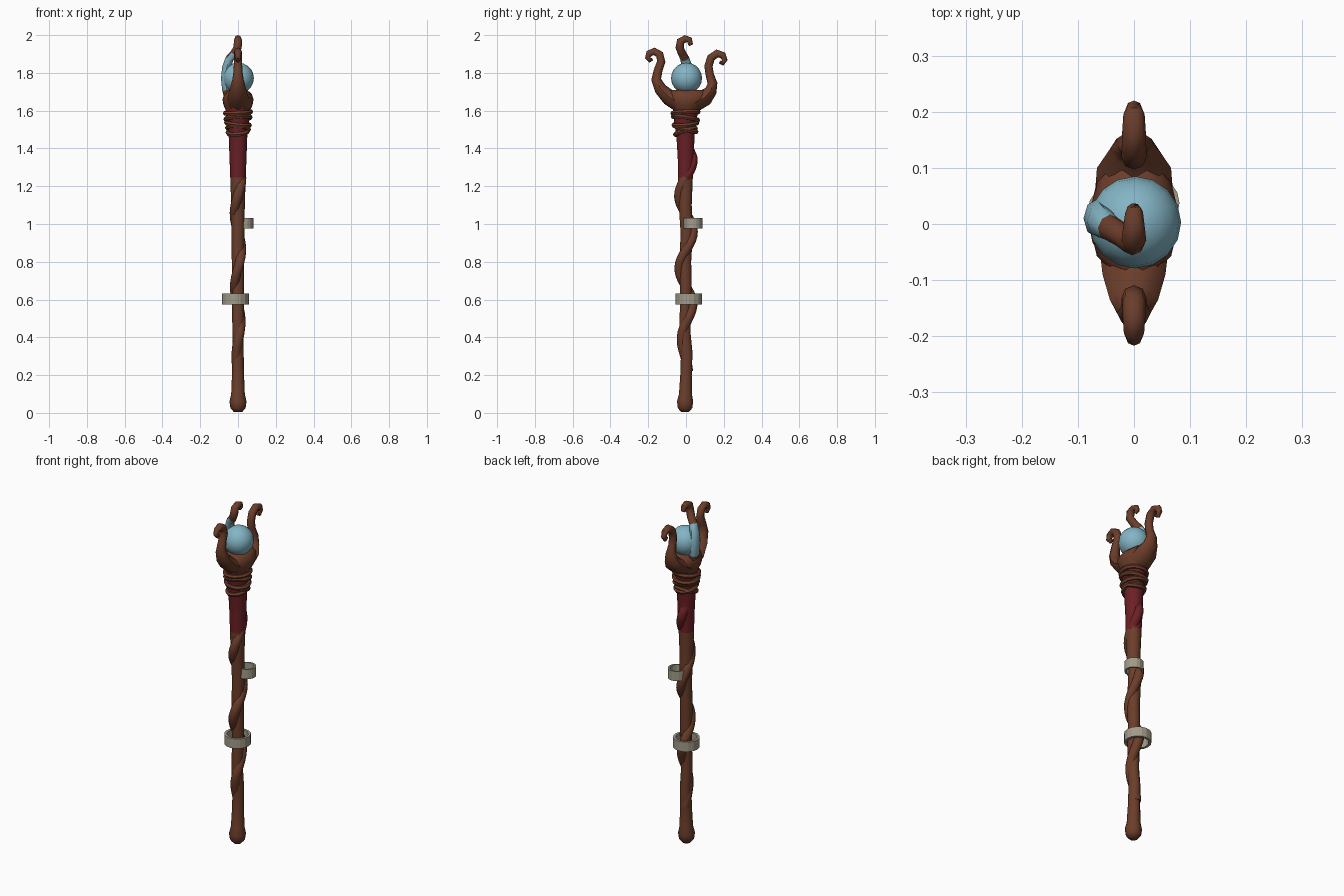
import bpy, bmesh, math
from mathutils import Vector, Matrix

if "Cube" in bpy.data.objects:
    bpy.data.objects.remove(bpy.data.objects["Cube"])

def mat(name, c):
    m = bpy.data.materials.new(name)
    m.diffuse_color = (*c, 1)
    m.use_nodes = True
    m.node_tree.nodes["Principled BSDF"].inputs["Base Color"].default_value = m.diffuse_color
    return m

WOOD = mat("brown wood", (0.15, 0.047, 0.023))
RED = mat("dark red cloth", (0.15, 0.014, 0.018))
BLUE = mat("pale blue crystal", (0.23, 0.46, 0.56))
BONE = mat("grey beige metal", (0.36, 0.33, 0.25))

def finish(name, bm, mats, rule=None, angle=50):
    bmesh.ops.recalc_face_normals(bm, faces=bm.faces)
    me = bpy.data.meshes.new(name)
    bm.to_mesh(me)
    bm.free()
    ob = bpy.data.objects.new(name, me)
    bpy.context.collection.objects.link(ob)
    for m in mats:
        me.materials.append(m)
    if rule:
        for p in me.polygons:
            p.material_index = rule(p.center)
    bpy.ops.object.select_all(action='DESELECT')
    ob.select_set(True)
    bpy.context.view_layer.objects.active = ob
    bpy.ops.object.shade_smooth_by_angle(angle=math.radians(angle))
    return ob

def skin(bm, rings, closed=False):
    n = len(rings[0])
    pairs = list(zip(rings, rings[1:])) + ([(rings[-1], rings[0])] if closed else [])
    for a, b in pairs:
        for i in range(n):
            bm.faces.new((a[i], a[(i + 1) % n], b[(i + 1) % n], b[i]))
    if not closed:
        bm.faces.new(rings[0])
        bm.faces.new(rings[-1])

def tube(name, pts, mats, rule=None, sides=8, ref=(1, 0, 0)):
    """Sweep along (x, y, z, radius, width) points; width lies along ref."""
    bm, rings = bmesh.new(), []
    P = [Vector(p[:3]) for p in pts]
    u = Vector(ref)
    for i, p in enumerate(pts):
        t = (P[min(i + 1, len(P) - 1)] - P[max(i - 1, 0)]).normalized()
        u = (u - t * u.dot(t)).normalized()
        v = t.cross(u)
        w = p[4] if len(p) > 4 else p[3]
        rings.append([bm.verts.new(P[i] + u * w * math.cos(a) + v * p[3] * math.sin(a))
                      for a in [2 * math.pi * k / sides for k in range(sides)]])
    skin(bm, rings)
    return finish(name, bm, mats, rule)

def loft(name, levels, mats, rule=None, sides=10):
    """Stack ellipses given as (z, centre y, rx, ry)."""
    bm = bmesh.new()
    skin(bm, [[bm.verts.new((rx * math.cos(2 * math.pi * k / sides),
                             y + ry * math.sin(2 * math.pi * k / sides), z))
               for k in range(sides)] for z, y, rx, ry in levels])
    return finish(name, bm, mats, rule)

def is_red(c):
    return 1 if 1.245 < c.z < 1.62 else 0

# Shaft with pommel, slightly wavy, red wrap near the top
loft("shaft", [(0.005, -.005, .022, .022), (.025, -.005, .04, .04), (.06, -.005, .045, .045),
               (.1, -.003, .036, .036), (.2, 0, .032, .032), (.32, .004, .03, .032),
               (.42, -.006, .03, .032), (.55, -.004, .031, .03), (.68, 0, .032, .032),
               (.8, -.004, .033, .033), (.95, .004, .034, .034), (1.1, -.004, .036, .036),
               (1.245, -.003, .041, .041), (1.35, -.001, .045, .045), (1.46, -.003, .049, .05),
               (1.54, -.005, .058, .06), (1.62, 0, .069, .075)], [WOOD, RED], is_red)

# Vine climbing round the shaft
vine = []
for i in range(61):
    z = .22 + 1.23 * i / 60
    a = -math.pi / 2 + (z - 1.15) / .385 * 2 * math.pi
    g = min(1, .35 + max(0, z - .22) / .6)
    end = min(1, (1.45 - z) / .1)
    g *= .3 + .7 * end
    vine.append((.018 * g * math.cos(a), .037 * g * math.sin(a), z, .026, .026))
tube("vine", vine, [WOOD, RED], is_red)

# Palm of the head
loft("palm", [(1.6, 0, .064, .066), (1.63, .005, .077, .092), (1.66, .009, .082, .112),
              (1.69, .012, .072, .118), (1.71, .012, .048, .1)], [WOOD])

# Side claws, curling outward
tube("right_claw", [(0, .05, 1.64, .045, .07), (0, .1, 1.67, .045, .066), (0, .132, 1.705, .032, .044),
                    (0, .14, 1.745, .026, .03), (0, .126, 1.79, .022), (0, .119, 1.835, .022),
                    (0, .132, 1.88, .022), (0, .165, 1.903, .021), (0, .195, 1.893, .019),
                    (0, .205, 1.868, .015), (0, .193, 1.85, .013), (0, .178, 1.858, .009)], [WOOD])
tube("left_claw", [(0, -.04, 1.64, .045, .062), (0, -.09, 1.67, .042, .056), (0, -.135, 1.715, .033, .043),
                   (0, -.158, 1.765, .026, .03), (0, -.147, 1.815, .023), (0, -.131, 1.86, .022),
                   (0, -.14, 1.898, .021), (0, -.168, 1.914, .02), (0, -.195, 1.903, .018),
                   (0, -.202, 1.88, .015), (0, -.19, 1.866, .012), (0, -.178, 1.874, .008)], [WOOD])

# Rear claw, blue where it touches the crystal
tube("rear_claw", [(-.035, .01, 1.66, .035, .04), (-.06, .01, 1.71, .024, .034), (-.066, .01, 1.77, .024, .034),
                   (-.06, .005, 1.83, .024, .03), (-.045, -.006, 1.875, .022, .024), (-.018, -.022, 1.905, .022),
                   (-.002, -.034, 1.935, .022), (0, -.028, 1.967, .022), (0, -.003, 1.981, .019),
                   (0, .02, 1.974, .016), (0, .025, 1.956, .013), (0, .012, 1.948, .009)],
     [WOOD, BLUE], lambda c: 1 if 1.7 < c.z < 1.895 and c.x < -.025 else 0, ref=(0, 1, 0))

# Crystal ball
bm = bmesh.new()
bmesh.ops.create_uvsphere(bm, u_segments=16, v_segments=10, radius=.082,
                          matrix=Matrix.Translation((.002, .003, 1.772)))
finish("crystal_ball", bm, [BLUE])

# Cord windings round the neck
for i, (z, r, tx, ty) in enumerate([(1.49, .054, .3, .1), (1.505, .057, -.28, -.08), (1.53, .062, .1, -.12),
                                    (1.56, .066, -.15, .08), (1.59, .068, .06, .06)]):
    bm, rings = bmesh.new(), []
    for k in range(16):
        a = 2 * math.pi * k / 16
        d = Vector((math.cos(a), math.sin(a), 0))
        c = d * r + Vector((0, -.003, z + r * (tx * d.y + ty * d.x)))
        rings.append([bm.verts.new(c + d * .012 * math.cos(b) + Vector((0, 0, .013 * math.sin(b))))
                      for b in [math.pi / 3 * j for j in range(6)]])
    skin(bm, rings, True)
    finish(f"cord_{i + 1}", bm, [WOOD])

# Flat hoops hanging on the shaft
for name, x, y, z, r in [("large_hoop", -.013, .015, .603, .071), ("small_hoop", .031, .037, 1.003, .05)]:
    bm, rings = bmesh.new(), []
    for k in range(16):
        a = 2 * math.pi * k / 16
        rings.append([bm.verts.new((x + q * math.cos(a), y + q * math.sin(a), z + h))
                      for q, h in [(r, -.028), (r, .028), (r * .8, .028), (r * .8, -.028)]])
    skin(bm, rings, True)
    finish(name, bm, [BONE], angle=20)
